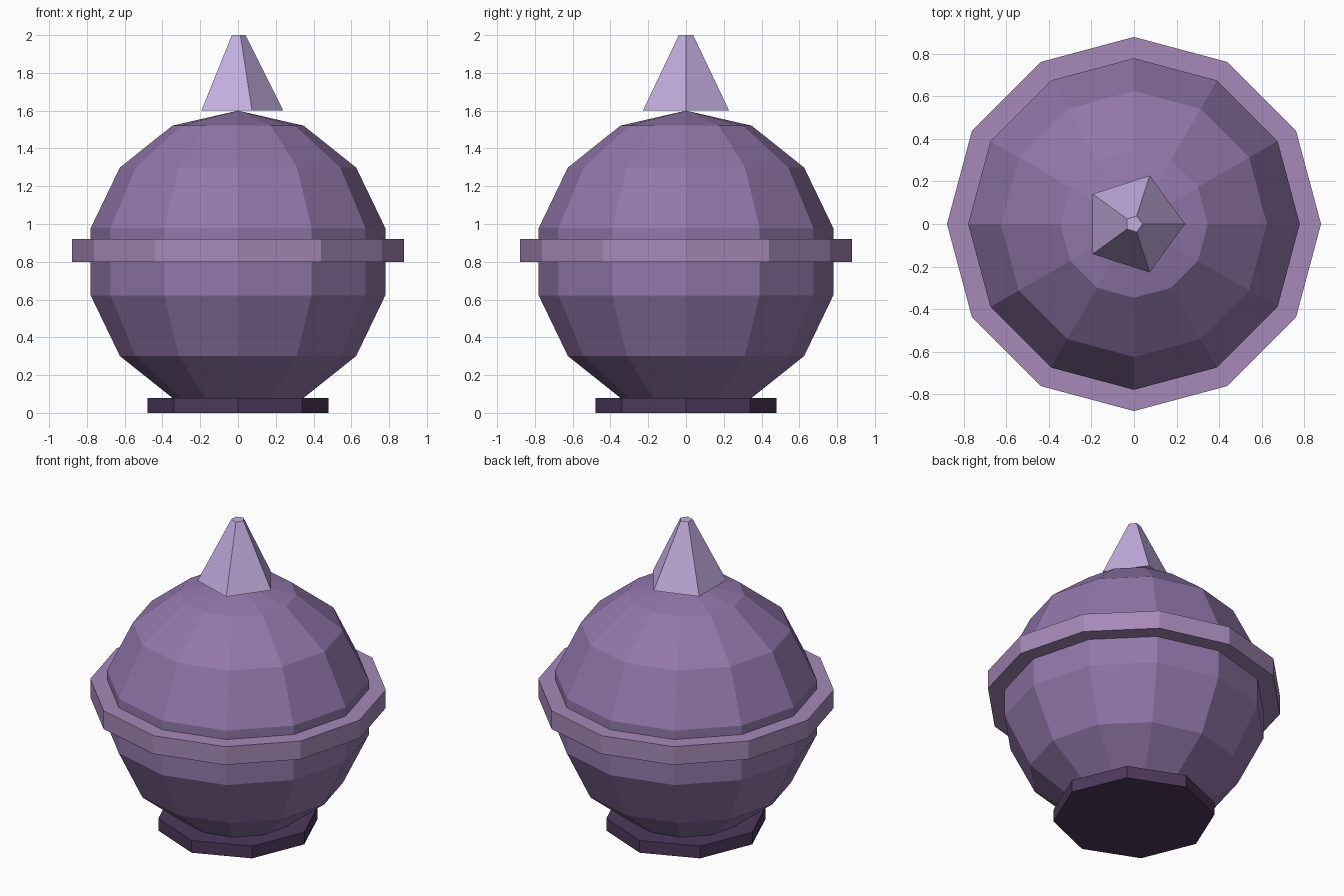
import bpy, bmesh
from math import radians
from mathutils import Matrix

if "Cube" in bpy.data.objects:
    bpy.data.objects.remove(bpy.data.objects["Cube"])


def finish(name, bm, colour):
    bmesh.ops.recalc_face_normals(bm, faces=bm.faces)
    mesh = bpy.data.meshes.new(name)
    bm.to_mesh(mesh)
    bm.free()
    obj = bpy.data.objects.new(name, mesh)
    bpy.context.collection.objects.link(obj)
    mat = bpy.data.materials.new(name + "_colour")
    mat.diffuse_color = (*colour, 1)
    mat.use_nodes = True
    mat.node_tree.nodes["Principled BSDF"].inputs["Base Color"].default_value = mat.diffuse_color
    mesh.materials.append(mat)
    return obj


def prism(name, sides, r_bottom, r_top, z0, z1, colour):
    # first corner turned from +y to +x
    place = Matrix.Translation((0, 0, (z0 + z1) / 2)) @ Matrix.Rotation(radians(-90), 4, 'Z')
    bm = bmesh.new()
    bmesh.ops.create_cone(bm, cap_ends=True, segments=sides, radius1=r_bottom,
                          radius2=r_top, depth=z1 - z0, matrix=place)
    # make sure one corner lies exactly on +x
    v = max(bm.verts, key=lambda p: (round(p.co.x, 4), -abs(p.co.y)))
    turn = -v.co.to_2d().angle_signed((1, 0)) if abs(v.co.y) > 1e-4 else 0
    if turn:
        bmesh.ops.rotate(bm, verts=bm.verts, matrix=Matrix.Rotation(turn, 3, 'Z'))
        if max(p.co.x for p in bm.verts) < max(r_bottom, r_top) - 1e-3:
            bmesh.ops.rotate(bm, verts=bm.verts, matrix=Matrix.Rotation(-2 * turn, 3, 'Z'))
    return finish(name, bm, colour)


# Faceted round body
bm = bmesh.new()
bmesh.ops.create_uvsphere(bm, u_segments=12, v_segments=7, radius=0.8,
                          matrix=Matrix.Translation((0, 0, 0.8)))
finish("body", bm, (0.29, 0.184, 0.407))

# Foot, rim band and pointed knob
prism("foot", 8, 0.48, 0.48, 0, 0.08, (0.075, 0.04, 0.105))
prism("rim_band", 12, 0.88, 0.88, 0.8, 0.92, (0.38, 0.25, 0.48))
prism("knob", 5, 0.24, 0.04, 1.6, 2.0, (0.55, 0.42, 0.75))
